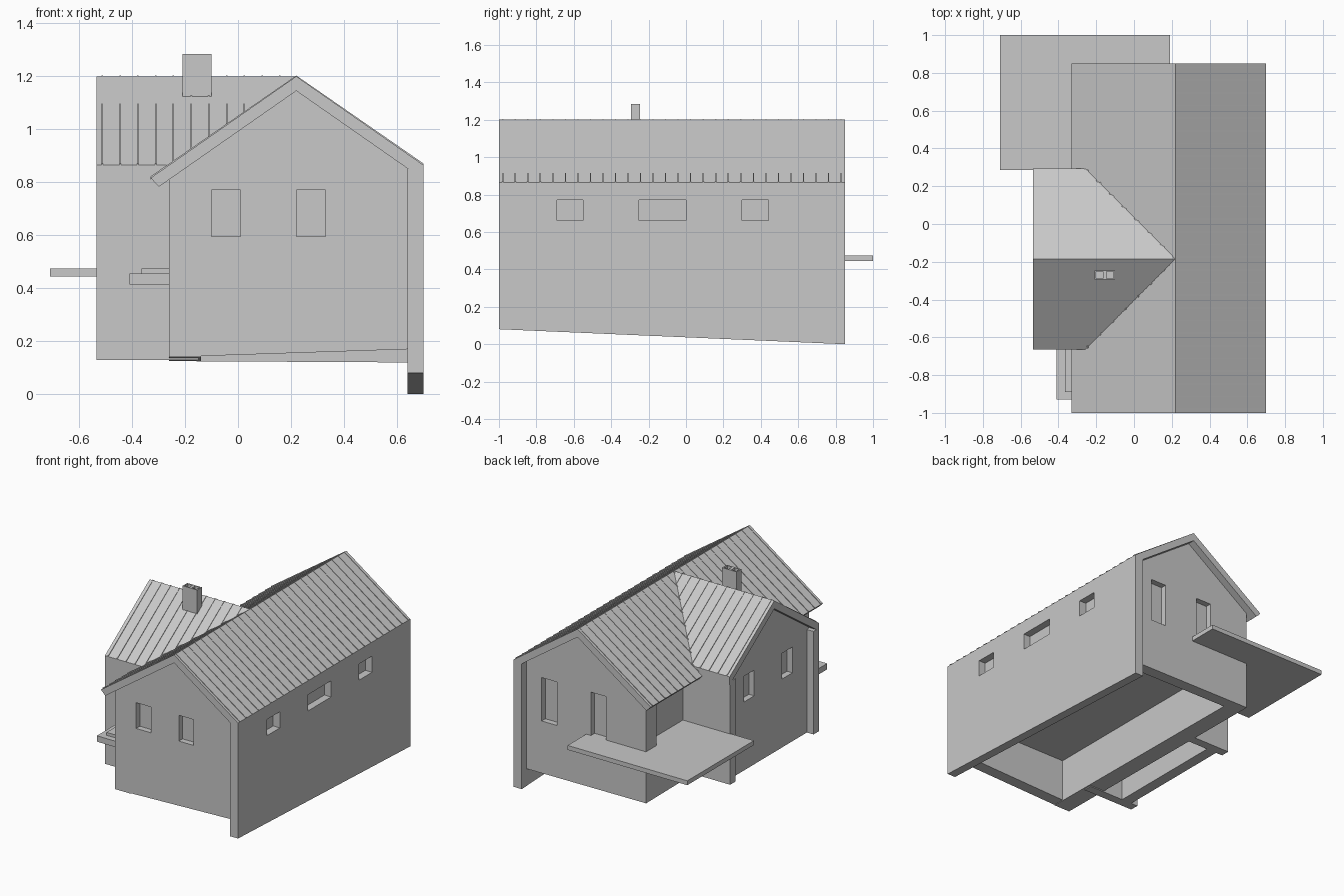
import bpy, bmesh
from mathutils import Vector

cube = bpy.data.objects.get("Cube")
if cube:
    bpy.data.objects.remove(cube, do_unlink=True)

# One plain grey for the whole house
grey = bpy.data.materials.new("light_grey")
grey.use_nodes = True
GREY = (0.58, 0.58, 0.58, 1)
grey.diffuse_color = GREY
grey.node_tree.nodes["Principled BSDF"].inputs["Base Color"].default_value = GREY


def add_prism(bm, pts, axis, a, b):
    """Extrude a profile along x (points are y,z) or y (points are x,z)."""
    def place(p, t):
        return (t, p[0], p[1]) if axis == "x" else (p[0], t, p[1])
    verts = [bm.verts.new(place(p, a)) for p in pts]
    face = bm.faces.new(verts)
    ext = bmesh.ops.extrude_face_region(bm, geom=[face])
    moved = [g for g in ext["geom"] if isinstance(g, bmesh.types.BMVert)]
    step = Vector((b - a, 0, 0) if axis == "x" else (0, b - a, 0))
    bmesh.ops.translate(bm, verts=moved, vec=step)


def build(name, prisms):
    bm = bmesh.new()
    for p in prisms:
        add_prism(bm, *p)
    bmesh.ops.recalc_face_normals(bm, faces=bm.faces)
    mesh = bpy.data.meshes.new(name)
    bm.to_mesh(mesh)
    bm.free()
    mesh.materials.append(grey)
    obj = bpy.data.objects.new(name, mesh)
    bpy.context.collection.objects.link(obj)
    return obj


def block(x0, x1, y0, y1, z0, z1):
    return ([(x0, z0), (x1, z0), (x1, z1), (x0, z1)], "y", y0, y1)


def cut(obj, blocks):
    """Sink box-shaped recesses into a wall."""
    cutter = build("recess_cutter", [block(*b) for b in blocks])
    cutter.hide_render = True
    mod = obj.modifiers.new("recess", "BOOLEAN")
    mod.operation = "DIFFERENCE"
    mod.solver = "EXACT"
    mod.object = cutter
    bpy.context.view_layer.objects.active = obj
    bpy.ops.object.modifier_apply(modifier=mod.name)
    bpy.data.objects.remove(cutter, do_unlink=True)


RIDGE, SLOPE, THICK = 1.2, 0.698, 0.055
MAIN_X, WING_Y, HALF = 0.22, -0.185, 0.48
LEFT_EAVE = 0.55


def roof_z(d, drop=0.0):
    return RIDGE - drop - SLOPE * abs(d)


# Main roof: long overhang on one side, flush with the wall slab on the other
build("main_roof", [([
    (MAIN_X - LEFT_EAVE, roof_z(LEFT_EAVE)), (MAIN_X, RIDGE),
    (MAIN_X + HALF, roof_z(HALF)), (MAIN_X + HALF, roof_z(HALF, THICK)),
    (MAIN_X, RIDGE - THICK), (-0.298, roof_z(0.518, THICK))], "y", -1, 0.85)])

# Wing roof, meeting the main roof in two valleys
build("wing_roof", [([
    (WING_Y - HALF, roof_z(HALF)), (WING_Y, RIDGE), (WING_Y + HALF, roof_z(HALF)),
    (WING_Y + HALF, roof_z(HALF, THICK)), (WING_Y, RIDGE - THICK),
    (WING_Y - HALF, roof_z(HALF, THICK))], "x", -0.535, 0.215)])


# Standing seams
def seam(mid, end, axis, t):
    h = 0.006
    z = roof_z(end - mid)
    return ([(mid, RIDGE - h), (mid, RIDGE + h / 2), (end, z + h), (end, z - h)],
            axis, t - 0.003, t + 0.003)


pitch = 0.067
main_seams = [seam(MAIN_X, end, "y", -0.98 + pitch * i)
              for i in range(28) for end in (MAIN_X - LEFT_EAVE, MAIN_X + HALF)]
build("main_roof_seams", main_seams)
wing_seams = [seam(WING_Y, WING_Y + s * HALF, "x", -0.512 + pitch * i)
              for i in range(11) for s in (-1, 1)]
build("wing_roof_seams", wing_seams)

# Long wall slab with three high windows
slab = build("long_wall", [([(-1, 0.08), (0.85, 0), (0.85, 0.85), (-1, 0.85)],
                            "x", 0.64, 0.70)])
cut(slab, [(0.65, 0.8, y0, y1, 0.66, 0.77)
           for y0, y1 in ((-0.69, -0.55), (-0.25, 0.0), (0.30, 0.44))])


# Gable walls
def gable(mid, lo, hi, z_lo, z_hi):
    drop = THICK - 0.02
    return [(lo, z_lo), (hi, z_hi), (hi, roof_z(hi - mid, drop)),
            (mid, RIDGE - drop), (lo, roof_z(lo - mid, drop))]


front = build("front_gable", [(gable(MAIN_X, -0.26, 0.645, 0.14, 0.17), "y", -0.95, -0.87)])
cut(front, [(x, x + 0.11, -1.1, -0.91, 0.595, 0.77) for x in (-0.10, 0.22)])

back = build("back_gable", [(gable(MAIN_X, -0.26, 0.645, 0.125, 0.12), "y", 0.72, 0.80)])
cut(back, [(x, x + 0.115, 0.76, 1.0, 0.475, 0.77) for x in (0.04, 0.41)])

wing_end = build("wing_gable", [(gable(WING_Y, -0.62, 0.25, 0.13, 0.13), "x", -0.485, -0.41)])
cut(wing_end, [(-0.6, -0.445, y, y + 0.11, 0.595, 0.77) for y in (-0.45, -0.04)])

# Side wall with the terrace opening and the entrance door
side = build("side_wall", [([(-0.949, 0.14), (0.799, 0.125), (0.799, 0.83), (-0.949, 0.83)],
                            "x", -0.26, -0.14)])
cut(side, [(-0.4, -0.18, 0.27, 0.69, 0.475, 0.9),
           (-0.4, -0.22, -0.85, -0.71, 0.475, 0.77)])

# Wing side walls, standing proud of the recessed gable
for name, y in (("wing_front_wall", -0.665), ("wing_back_wall", 0.23)):
    build(name, [block(-0.535, -0.15, y, y + 0.06, 0.13, 0.83)])

# Raised floors, open below
build("main_floor", [block(-0.2, 0.66, -0.9, 0.76, 0.43, 0.47)])
build("wing_floor", [block(-0.45, -0.2, -0.63, 0.26, 0.43, 0.47)])

# Terrace and entrance steps
build("terrace", [block(-0.71, 0.19, 0.285, 1.0, 0.445, 0.475)])
build("entrance_step_lower", [block(-0.41, -0.2, -0.93, -0.64, 0.415, 0.455)])
build("entrance_step_upper", [block(-0.365, -0.2, -0.89, -0.64, 0.45, 0.475)])

# Chimney with two flues
chimney = build("chimney", [block(-0.21, -0.10, -0.295, -0.245, 1.08, 1.285)])
cut(chimney, [(x - 0.018, x + 0.018, -0.288, -0.252, 1.26, 1.35) for x in (-0.183, -0.127)])
